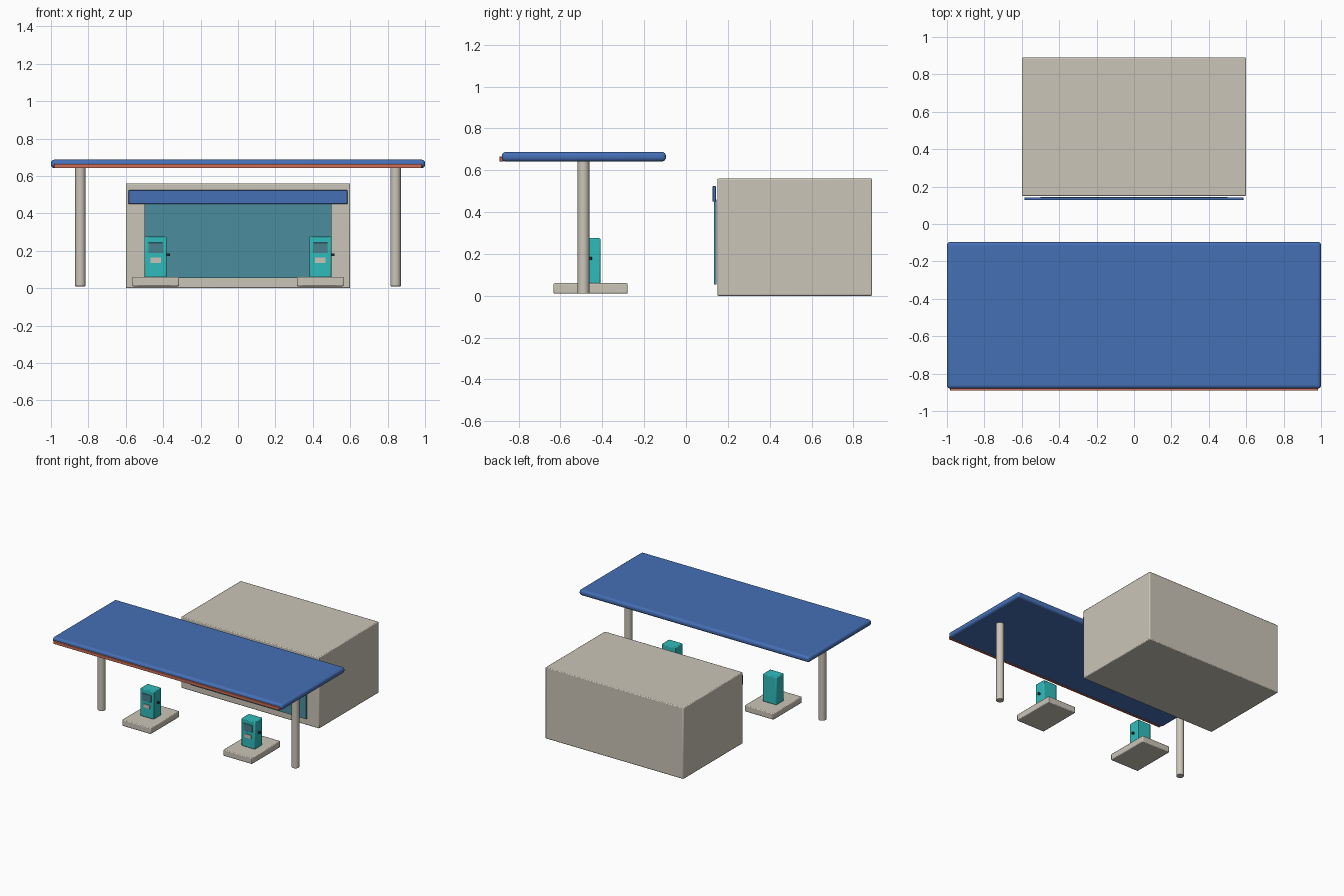
import bpy
from math import radians

cube = bpy.data.objects.get("Cube")
if cube:
    bpy.data.objects.remove(cube, do_unlink=True)


def material(name, r, g, b):
    m = bpy.data.materials.new(name)
    m.use_nodes = True
    m.diffuse_color = (r, g, b, 1)
    m.node_tree.nodes["Principled BSDF"].inputs["Base Color"].default_value = (r, g, b, 1)
    return m


CONCRETE = material("warm concrete", 0.60, 0.56, 0.48)
BLUE = material("canopy blue", 0.06, 0.16, 0.47)
RED = material("trim red", 0.62, 0.16, 0.10)
TEAL = material("pump teal", 0.03, 0.50, 0.50)
GLASS = material("window glass", 0.07, 0.27, 0.34)
SCREEN = material("screen grey blue", 0.07, 0.22, 0.28)
DARK = material("nozzle dark", 0.03, 0.04, 0.05)


def finish(obj, name, mat, bevel=0.0, segments=2):
    """Name, colour, round the edges and shade the active object."""
    obj.name = name
    obj.data.materials.append(mat)
    if bevel:
        mod = obj.modifiers.new("rounded edges", 'BEVEL')
        mod.width = bevel
        mod.segments = segments
        mod.limit_method = 'ANGLE'
    bpy.ops.object.shade_smooth_by_angle(angle=radians(35))
    return obj


def box(name, x, y, z, mat, bevel=0.0, segments=2):
    """Box from (low, high) ranges on each axis."""
    ranges = (x, y, z)
    bpy.ops.mesh.primitive_cube_add(size=1, location=[(a + b) / 2 for a, b in ranges])
    obj = bpy.context.object
    obj.scale = [b - a for a, b in ranges]
    bpy.ops.object.transform_apply(location=False, rotation=False, scale=True)
    return finish(obj, name, mat, bevel, segments)


def around(centre, width):
    return centre - width / 2, centre + width / 2


# Shop building with shop window and blue sign band
box("shop_building", (-0.6, 0.6), (0.15, 0.89), (0, 0.56), CONCRETE, 0.006)
box("shop_window", (-0.5, 0.5), (0.133, 0.145), (0.055, 0.46), GLASS)
box("sign_band", (-0.585, 0.585), (0.127, 0.143), (0.45, 0.524), BLUE, 0.003)

# Canopy roof and its front trim
box("canopy_roof", (-1, 1), (-0.88, -0.096), (0.642, 0.687), BLUE, 0.018, 4)
box("canopy_trim", (-0.983, 0.983), (-0.891, -0.873), (0.642, 0.665), RED, 0.002)

for side, label in ((-1, "right"), (1, "left")):
    # Round canopy column
    bpy.ops.mesh.primitive_cylinder_add(vertices=32, radius=0.028, depth=0.645,
                                        location=(side * 0.843, -0.49, 0.3325))
    finish(bpy.context.object, label + "_column", CONCRETE, 0.003)

    # Pump island and pump, with its fittings on the front and +x side
    px = side * 0.44
    box(label + "_island", around(px, 0.25), (-0.633, -0.279), (0.01, 0.06), CONCRETE, 0.006)
    box(label + "_pump", around(px, 0.118), (-0.503, -0.409), (0.058, 0.275), TEAL, 0.006)
    box(label + "_pump_screen", around(px, 0.078), (-0.508, -0.500), (0.187, 0.243), SCREEN, 0.002)
    box(label + "_pump_panel", around(px, 0.055), (-0.508, -0.500), (0.135, 0.163), CONCRETE)
    box(label + "_pump_nozzle", (px + 0.055, px + 0.076), (-0.464, -0.450),
        (0.171, 0.185), DARK, 0.002)
